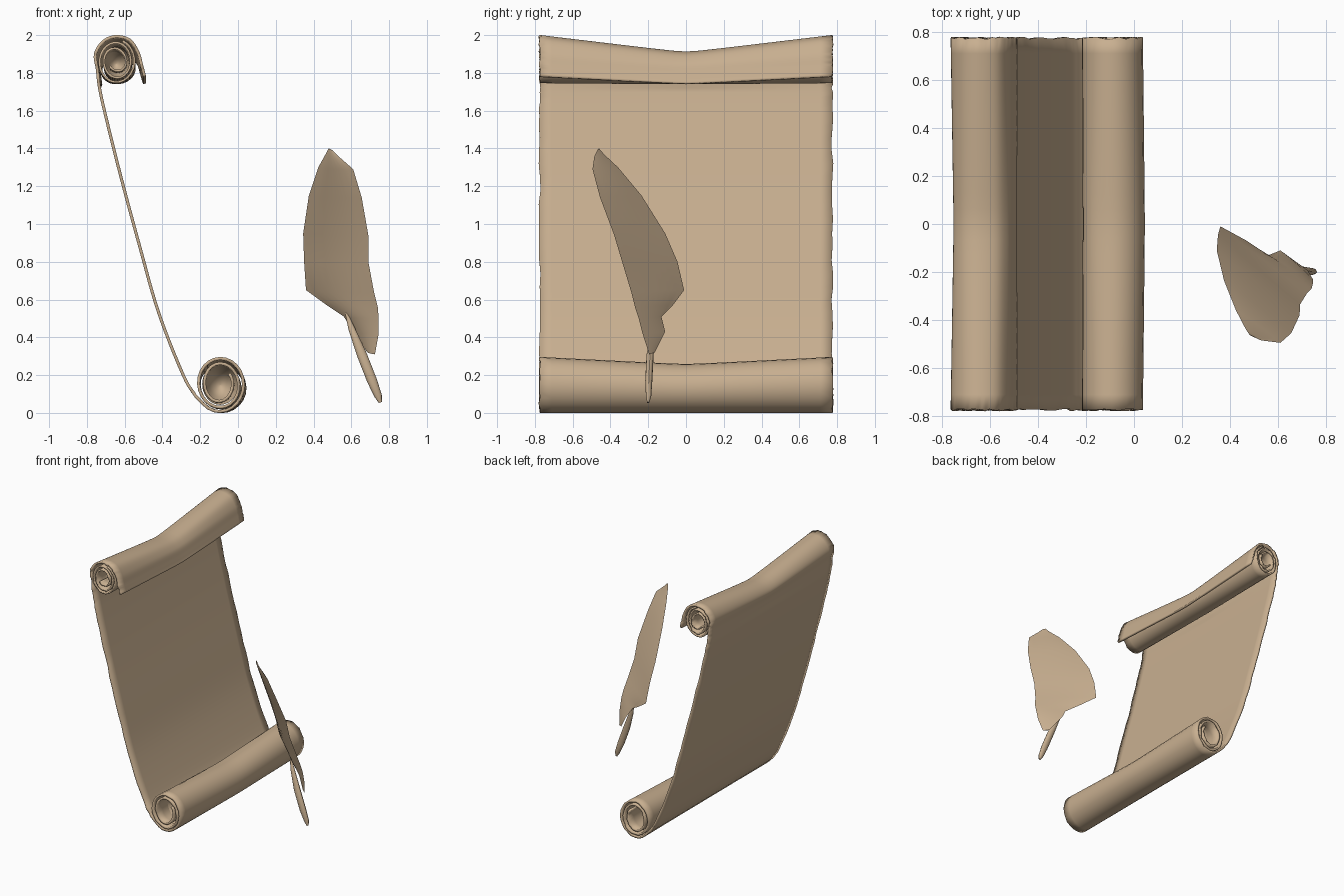
import bpy, bmesh, math, random
from mathutils import Vector

if "Cube" in bpy.data.objects:
    bpy.data.objects.remove(bpy.data.objects["Cube"])

random.seed(4)
HALF = 0.78

mat = bpy.data.materials.new("parchment tan")
mat.diffuse_color = (0.58, 0.43, 0.28, 1)
mat.use_nodes = True
mat.node_tree.nodes["Principled BSDF"].inputs["Base Color"].default_value = mat.diffuse_color


def clamp(v):
    return max(0.0, min(1.0, v))


def curve(points, steps=5):
    """Smooth path through 2D points (Catmull-Rom)."""
    p = [Vector(q) for q in points]
    p = [2 * p[0] - p[1]] + p + [2 * p[-1] - p[-2]]
    out = []
    for a, b, c, d in zip(p, p[1:], p[2:], p[3:]):
        for i in range(steps):
            t = i / steps
            out.append(0.5 * (2 * b + (c - a) * t + (2 * a - 5 * b + 4 * c - d) * t * t
                              + (3 * b - a - 3 * c + d) * t ** 3))
    return out + [p[-2]]


def spiral(cx, cz, rx, rz, start, turns, shrink, n=24):
    """Inward spiral; negative turns run clockwise."""
    pts = []
    total = int(abs(turns) * n)
    for i in range(total + 1):
        u = i / total
        a = math.radians(start) + 2 * math.pi * turns * u
        s = 1 - shrink * u ** 1.4 + 0.03 * math.sin(2.3 * a) * u
        pts.append(Vector((cx + rx * s * math.cos(a), cz + rz * s * math.sin(a))))
    return pts


def warp(x, z, y):
    """Both rolls sag towards the middle of their length."""
    mid = 1 - (math.sqrt((y / HALF) ** 2 + 0.004) - 0.063) / 0.94
    mid = clamp(mid)
    if z > 1.735:
        flap = clamp((x + 0.56) / 0.06) * clamp((1.9 - z) / 0.1)
        z = 1.735 + (z - 1.735) * (1 - 0.34 * mid) - 0.022 * mid * flap
        x += 0.012 * mid * clamp((-0.65 - x) / 0.1)
    elif x > -0.25:
        w = clamp((x + 0.25) / 0.1)
        z *= 1 - 0.13 * mid * w
        x += 0.008 * mid * w
    return x, z


def finish(name, bm, thickness=0.0):
    bmesh.ops.recalc_face_normals(bm, faces=bm.faces)
    me = bpy.data.meshes.new(name)
    bm.to_mesh(me)
    bm.free()
    me.materials.append(mat)
    ob = bpy.data.objects.new(name, me)
    bpy.context.collection.objects.link(ob)
    if thickness:
        m = ob.modifiers.new("paper thickness", 'SOLIDIFY')
        m.thickness = thickness
        m.offset = 0
    bpy.ops.object.select_all(action='DESELECT')
    ob.select_set(True)
    bpy.context.view_layer.objects.active = ob
    bpy.ops.object.shade_smooth_by_angle(angle=math.radians(40))
    return ob


def skin(bm, rows, closed=False):
    """Quads between successive rows of points."""
    vr = [[bm.verts.new(p) for p in r] for r in rows]
    n = len(vr[0])
    for a, b in zip(vr, vr[1:]):
        for i in range(n if closed else n - 1):
            j = (i + 1) % n
            bm.faces.new((a[i], a[j], b[j], b[i]))
    return vr


def ribbon(name, profile, half, thickness):
    bm = bmesh.new()
    rows = []
    for k in range(25):
        y0 = -half + 2 * half * k / 24
        row = []
        for p in profile:
            # slightly ragged paper edges at both ends
            y = y0 + (random.uniform(-0.006, 0.004) * (1 if k else -1) if k in (0, 24) else 0)
            x, z = warp(p.x, p.y, y0)
            row.append((x, y, z))
        rows.append(row)
    skin(bm, rows)
    return finish(name, bm, thickness)


# Long sheet: bottom roll, hanging page, then over the top into a loose flap
bottom = spiral(-0.095, 0.153, 0.128, 0.147, 225, 2.5, 0.5)
page = curve([(-0.225, 0.09), (-0.29, 0.20), (-0.42, 0.53), (-0.52, 0.88), (-0.62, 1.25),
              (-0.70, 1.57), (-0.733, 1.72), (-0.745, 1.82), (-0.755, 1.90), (-0.715, 1.965),
              (-0.65, 1.993), (-0.575, 1.975), (-0.53, 1.91), (-0.51, 1.84), (-0.494, 1.78)])
ribbon("scroll_sheet", bottom[::-1] + page, HALF - 0.004, 0.016)

# Rolled paper inside the top fold
ribbon("top_roll", spiral(-0.645, 1.861, 0.098, 0.116, 70, -2.6, 0.6), HALF - 0.006, 0.012)


# Hollow cores that narrow inward from each end of the rolls
def core(name, cx, cz, rx, rz):
    bm = bmesh.new()
    for side in (-1, 1):
        rows = []
        for depth, s in ((0.72, 1), (0.66, 0.85), (0.60, 0.6), (0.56, 0.3), (0.55, 0.02)):
            row = []
            for i in range(24):
                a = 2 * math.pi * i / 24
                x, z = warp(cx + rx * s * math.cos(a), cz + rz * s * math.sin(a), side * depth)
                row.append((x, side * depth, z))
            rows.append(row)
        vr = skin(bm, rows, closed=True)
        bm.faces.new(vr[-1])
    finish(name, bm)


core("bottom_roll_core", -0.095, 0.153, 0.095, 0.11)
core("top_roll_core", -0.645, 1.861, 0.07, 0.085)

# Feather blade: left and right edge at each height (z, xl, yl, xr, yr)
edges = [(1.40, .48, -.46, .50, -.47), (1.37, .464, -.435, .53, -.485),
         (1.30, .425, -.36, .61, -.495), (1.15, .375, -.235, .655, -.455),
         (0.95, .345, -.11, .69, -.38), (0.80, .35, -.045, .692, -.335),
         (0.65, .36, -.01, .72, -.29), (0.57, .47, -.07, .74, -.27),
         (0.51, .56, -.13, .745, -.25), (0.43, .61, -.11, .745, -.23),
         (0.32, .685, -.165, .725, -.195)]
bm = bmesh.new()
rows = []
for z, xl, yl, xr, yr in edges:
    a, b = Vector((xl, yl, z)), Vector((xr, yr, z - 0.01))
    width = (b - a).length
    nrm = Vector((-0.62, -0.75, -0.2)).normalized()
    ring = []
    for side in (1, -1):
        for i in range(8):
            u = i / 8 if side == 1 else 1 - i / 8
            lens = 4 * u * (1 - u)
            # gently bowed lens section
            ring.append(a.lerp(b, u) + nrm * lens * (0.03 * width + side * min(0.013, 0.05 * width)))
    rows.append(ring)
vr = skin(bm, rows, closed=True)
bm.faces.new(vr[0])
bm.faces.new(vr[-1])
finish("feather_blade", bm)

# Quill shaft, flattened and tapered at both ends
bm = bmesh.new()
rows = []
for x, y, z, r in ((.573, -.155, .53, .006), (.60, -.17, .45, .016), (.655, -.19, .31, .025),
                   (.71, -.197, .17, .025), (.742, -.198, .09, .019), (.754, -.20, .055, .008)):
    rows.append([(x + r * math.cos(t), y + 0.75 * r * math.sin(t), z + 0.35 * r * math.cos(t))
                 for t in (2 * math.pi * i / 12 for i in range(12))])
vr = skin(bm, rows, closed=True)
bm.faces.new(vr[0])
bm.faces.new(vr[-1])
finish("feather_quill", bm)
